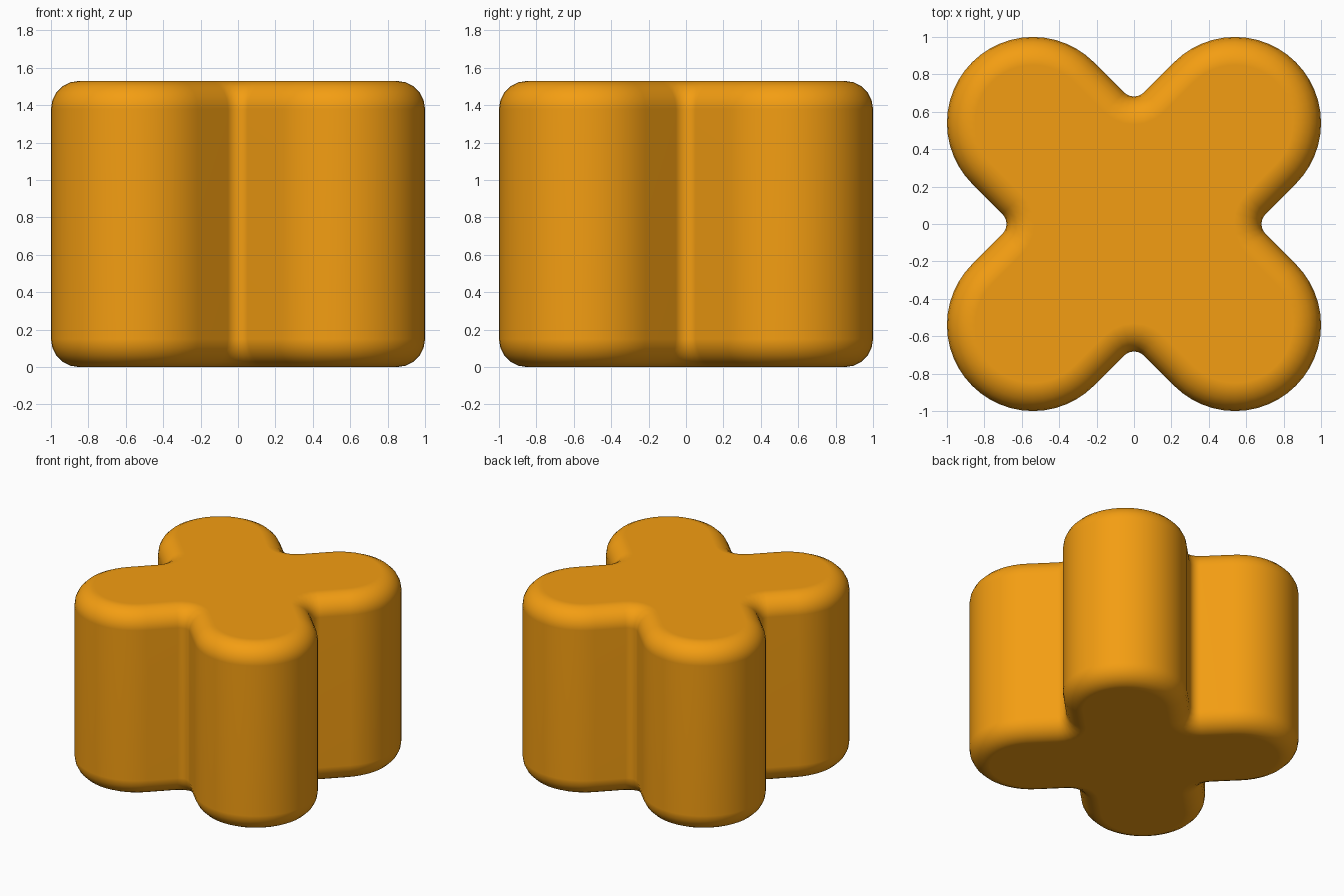
import bpy, bmesh
from math import pi, sin, cos, sqrt

if "Cube" in bpy.data.objects:
    bpy.data.objects.remove(bpy.data.objects["Cube"])

R, C = 0.46, 0.54        # lobe radius and lobe centre offset
NOTCH = 0.075            # fillet radius between lobes
HEIGHT, ROUND = 1.53, 0.15
LOBE_STEPS, NOTCH_STEPS, EDGE_STEPS = 24, 6, 5


def arc(cx, cy, r, a0, a1, n):
    return [(cx + r * cos(a0 + (a1 - a0) * i / n),
             cy + r * sin(a0 + (a1 - a0) * i / n)) for i in range(n + 1)]


def outline(inset):
    # one lobe plus one notch, repeated four times around the centre
    quarter = arc(C, C, R - inset, -pi / 4, 3 * pi / 4, LOBE_STEPS)
    quarter += arc(0, (R + NOTCH) * sqrt(2), NOTCH + inset, -pi / 4, -3 * pi / 4, NOTCH_STEPS)
    pts = []
    for k in range(4):
        c, s = cos(k * pi / 2), sin(k * pi / 2)
        pts += [(x * c - y * s, x * s + y * c) for x, y in quarter]
    return pts


# rounded rim: inset and height of each ring, bottom to top
rim = [(ROUND * (1 - sin(t)), ROUND * (1 - cos(t)))
       for t in (i * pi / 2 / EDGE_STEPS for i in range(EDGE_STEPS + 1))]
levels = rim + [(d, HEIGHT - z) for d, z in reversed(rim)]

# four-lobed block
bm = bmesh.new()
rings = [[bm.verts.new((x, y, z)) for x, y in outline(d)] for d, z in levels]
for low, high in zip(rings, rings[1:]):
    n = len(low)
    for i in range(n):
        j = (i + 1) % n
        bm.faces.new((low[i], low[j], high[j], high[i]))
bm.faces.new(list(reversed(rings[0])))
bm.faces.new(rings[-1])
for f in bm.faces:
    f.smooth = True
mesh = bpy.data.meshes.new("four_lobed_block")
bm.to_mesh(mesh)
bm.free()
block = bpy.data.objects.new("four_lobed_block", mesh)
bpy.context.collection.objects.link(block)

# keep the flat caps flat under smooth shading
block.modifiers.new("Weighted Normal", 'WEIGHTED_NORMAL')

mat = bpy.data.materials.new("orange")
mat.diffuse_color = (0.9, 0.34, 0.006, 1)
mat.use_nodes = True
mat.node_tree.nodes["Principled BSDF"].inputs["Base Color"].default_value = mat.diffuse_color
mesh.materials.append(mat)
